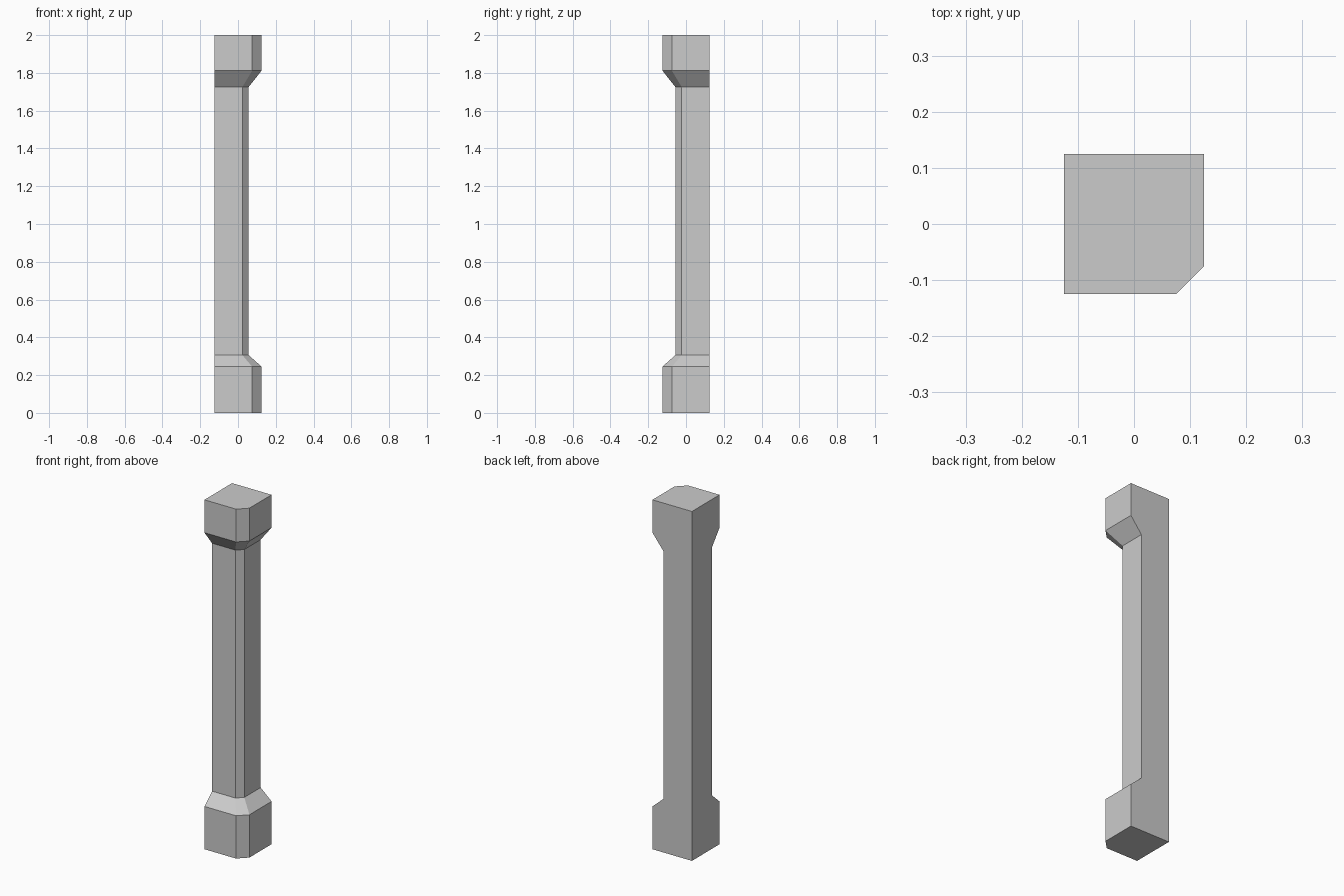
import bpy, bmesh

if "Cube" in bpy.data.objects:
    bpy.data.objects.remove(bpy.data.objects["Cube"])

BACK = 0.125  # flat left and back sides stay in one plane

# Profile of the corner pillar: (height, reach of front/right sides, start of corner chamfer)
LEVELS = [
    (0.0, 0.125, 0.075),     # base
    (0.245, 0.125, 0.075),
    (0.306, 0.056, 0.023),   # shaft
    (1.725, 0.056, 0.023),
    (1.812, 0.125, 0.075),   # capital
    (2.0, 0.125, 0.075),
]


def section(bm, z, r, c):
    """Square section with its front right corner cut off."""
    points = [(-BACK, -r), (c, -r), (r, -c), (r, BACK), (-BACK, BACK)]
    return [bm.verts.new((x, y, z)) for x, y in points]


bm = bmesh.new()
rings = [section(bm, *level) for level in LEVELS]

# Front, chamfer and right faces between neighbouring sections
for low, high in zip(rings, rings[1:]):
    for i in range(3):
        bm.faces.new((low[i], low[i + 1], high[i + 1], high[i]))

# Back and left sides as single flat faces, then the end caps
first, last = rings[0], rings[-1]
bm.faces.new([ring[3] for ring in rings[::-1]] + [first[4], last[4]])
bm.faces.new([ring[0] for ring in rings] + [last[4], first[4]])
bm.faces.new(first[::-1])
bm.faces.new(last)

# Weld the straight back edge where section corners coincide with nothing else
used = [v for v in bm.verts if not v.link_faces]
bmesh.ops.delete(bm, geom=used, context='VERTS')
bmesh.ops.recalc_face_normals(bm, faces=bm.faces)

mesh = bpy.data.meshes.new("corner_pillar")
bm.to_mesh(mesh)
bm.free()
pillar = bpy.data.objects.new("corner_pillar", mesh)
bpy.context.collection.objects.link(pillar)
